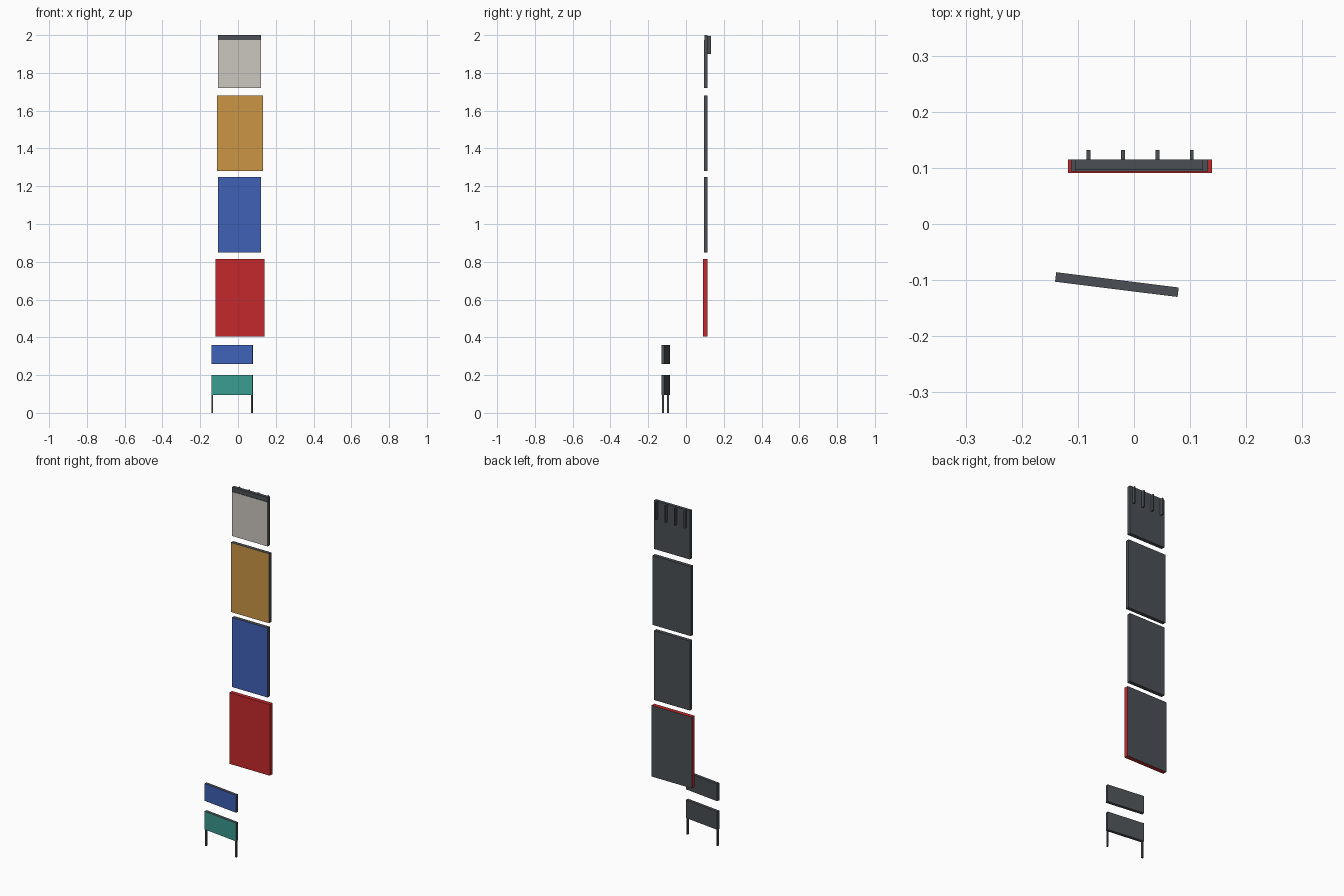
import bpy
import bmesh
from math import radians
from mathutils import Matrix, Vector

cube = bpy.data.objects.get("Cube")
if cube:
    bpy.data.objects.remove(cube, do_unlink=True)


def material(name, rgb):
    m = bpy.data.materials.new(name)
    m.use_nodes = True
    m.diffuse_color = (*rgb, 1)
    m.node_tree.nodes["Principled BSDF"].inputs["Base Color"].default_value = (*rgb, 1)
    return m


dark = material("dark grey metal", (0.07, 0.08, 0.09))
pale = material("pale grey", (0.60, 0.57, 0.52))
amber = material("amber", (0.60, 0.30, 0.06))
blue = material("blue", (0.05, 0.12, 0.47))
red = material("red", (0.56, 0.022, 0.025))
teal = material("teal", (0.043, 0.33, 0.28))


def box(name, x, y, z, mats, front_only=True, turn=None):
    """Box between (low, high) pairs; second material goes on the front,
    or on everything but the back."""
    low, high = Vector((x[0], y[0], z[0])), Vector((x[1], y[1], z[1]))
    bm = bmesh.new()
    bmesh.ops.create_cube(bm, size=1)
    for v in bm.verts:
        v.co = Vector([c * s for c, s in zip(v.co, high - low)])
    bm.normal_update()
    for f in bm.faces:
        is_face = f.normal.y < -0.9 if front_only else f.normal.y < 0.9
        f.material_index = int(is_face and len(mats) > 1)
    mesh = bpy.data.meshes.new(name)
    bm.to_mesh(mesh)
    bm.free()
    ob = bpy.data.objects.new(name, mesh)
    for m in mats:
        mesh.materials.append(m)
    ob.matrix_world = (turn or Matrix()) @ Matrix.Translation((low + high) / 2)
    bpy.context.collection.objects.link(ob)
    return ob


# Tall stack of panels
DEPTH = (0.097, 0.115)
box("top_panel", (-0.105, 0.123), DEPTH, (1.72, 2.0), [dark])
box("top_panel_face", (-0.105, 0.123), (0.094, 0.097), (1.72, 1.975), [dark, pale])
box("amber_panel", (-0.112, 0.132), (0.094, 0.115), (1.28, 1.68), [dark, amber])
box("blue_panel", (-0.105, 0.123), (0.094, 0.115), (0.85, 1.25), [dark, blue])
box("red_panel", (-0.118, 0.139), (0.091, 0.115), (0.405, 0.815), [dark, red], front_only=False)

# Mounting ribs behind the top panel
for i in range(4):
    x = -0.081 + i * 0.0613
    box(f"mounting_rib_{i + 1}", (x - 0.0035, x + 0.0035), (0.115, 0.132), (1.9, 1.995), [dark])

# Low pair of panels, turned slightly about the upright axis
turn = Matrix.Translation((-0.0305, -0.108, 0)) @ Matrix.Rotation(radians(-7.1), 4, "Z")
THIN = (-0.0085, 0.0085)
box("low_blue_panel", (-0.11, 0.11), THIN, (0.26, 0.36), [dark, blue], turn=turn)
box("low_teal_panel", (-0.11, 0.11), THIN, (0.095, 0.2), [dark, teal], turn=turn)
for side, x in (("right", -0.106), ("left", 0.106)):
    box(f"{side}_leg", (x - 0.004, x + 0.004), (-0.005, 0.005), (0, 0.1), [dark], turn=turn)
